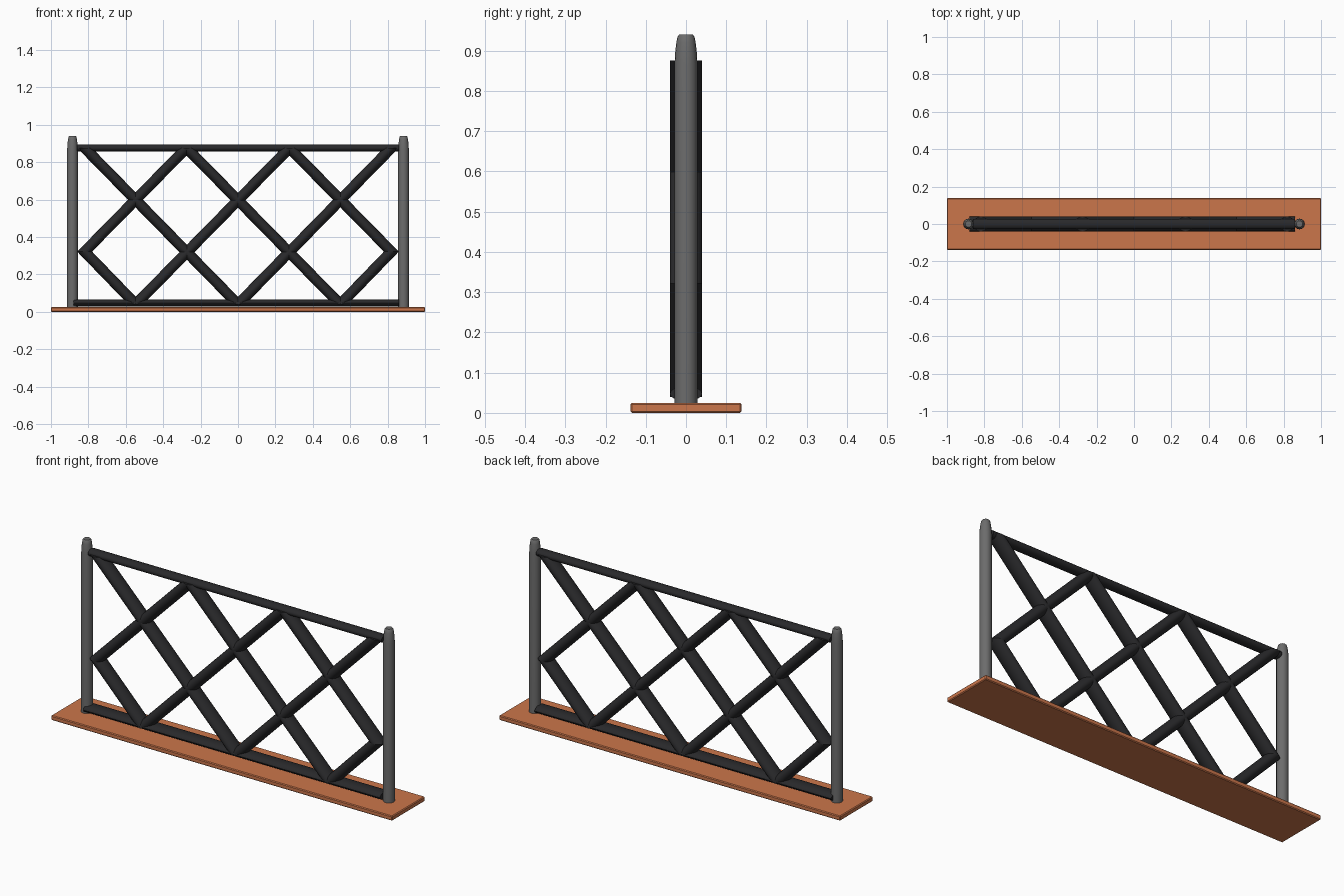
import bpy, bmesh, math
from mathutils import Vector

if "Cube" in bpy.data.objects:
    bpy.data.objects.remove(bpy.data.objects["Cube"])


def material(name, rgb):
    m = bpy.data.materials.new(name)
    m.diffuse_color = (*rgb, 1)
    m.use_nodes = True
    m.node_tree.nodes["Principled BSDF"].inputs["Base Color"].default_value = m.diffuse_color
    return m


ORANGE = material("orange", (0.60, 0.18, 0.07))
GREY = material("grey", (0.15, 0.15, 0.15))
BLACK = material("black", (0.022, 0.022, 0.024))
X, Y, Z = Vector((1, 0, 0)), Vector((0, 1, 0)), Vector((0, 0, 1))


def loft(name, rings, mat, sides=16):
    """Skin through elliptical rings given as (centre, half axis u, half axis v)."""
    bm = bmesh.new()
    loops = []
    for c, u, v in rings:
        angles = [2 * math.pi * i / sides for i in range(sides)]
        loops.append([bm.verts.new(Vector(c) + u * math.cos(a) + v * math.sin(a)) for a in angles])
    for a, b in zip(loops, loops[1:]):
        for i in range(sides):
            j = (i + 1) % sides
            bm.faces.new((a[i], a[j], b[j], b[i]))
    bm.faces.new(loops[0])
    bm.faces.new(loops[-1])
    bmesh.ops.recalc_face_normals(bm, faces=bm.faces[:])
    me = bpy.data.meshes.new(name)
    bm.to_mesh(me)
    bm.free()
    ob = bpy.data.objects.new(name, me)
    bpy.context.collection.objects.link(ob)
    me.materials.append(mat)
    bpy.ops.object.select_all(action='DESELECT')
    ob.select_set(True)
    bpy.context.view_layer.objects.active = ob
    bpy.ops.object.shade_smooth_by_angle(angle=math.radians(35))
    return ob


# Base plank with a small chamfer
bpy.ops.mesh.primitive_cube_add(size=1, location=(0, 0, 0.0125))
base = bpy.context.object
base.name = "base_plank"
base.scale = (2, 0.276, 0.025)
bpy.ops.object.transform_apply(location=False, rotation=False, scale=True)
bevel = base.modifiers.new("chamfer", 'BEVEL')
bevel.width = 0.004
bevel.segments = 1
base.data.materials.append(ORANGE)

# Posts with rounded tops
post_profile = [(0.0285, 0.015), (0.0285, 0.865), (0.027, 0.895), (0.024, 0.92),
                (0.021, 0.935), (0.017, 0.94)]
for side, s in (("left", -1), ("right", 1)):
    loft(f"{side}_post", [((0.885 * s, 0, z), X * r, Y * r) for r, z in post_profile], GREY)

# Rails
for name, z, depth, x0 in (("top_rail", 0.876, 0.028, -0.86), ("bottom_rail", 0.048, 0.04, -0.88)):
    loft(name, [((x, 0, z), Y * depth, Z * 0.019) for x in (x0, 0.86)], BLACK)

# Diagonal lattice bars, cut level at both ends, mirrored left to right
top, mid, low = 0.876, 0.322, 0.04
bars = [((-0.82, top), (0, low)),
        ((-0.275, top), (0.547, low)),
        ((-0.275, top), (-0.82, mid)),
        ((-0.82, mid), (-0.547, low))]
for n, ends in enumerate(bars):
    for side, s in (("left", 1), ("right", -1)):
        loft(f"lattice_bar_{side}_{n + 1}",
             [((x * s, 0, z), X * 0.04, Y * 0.04) for x, z in ends], BLACK)
